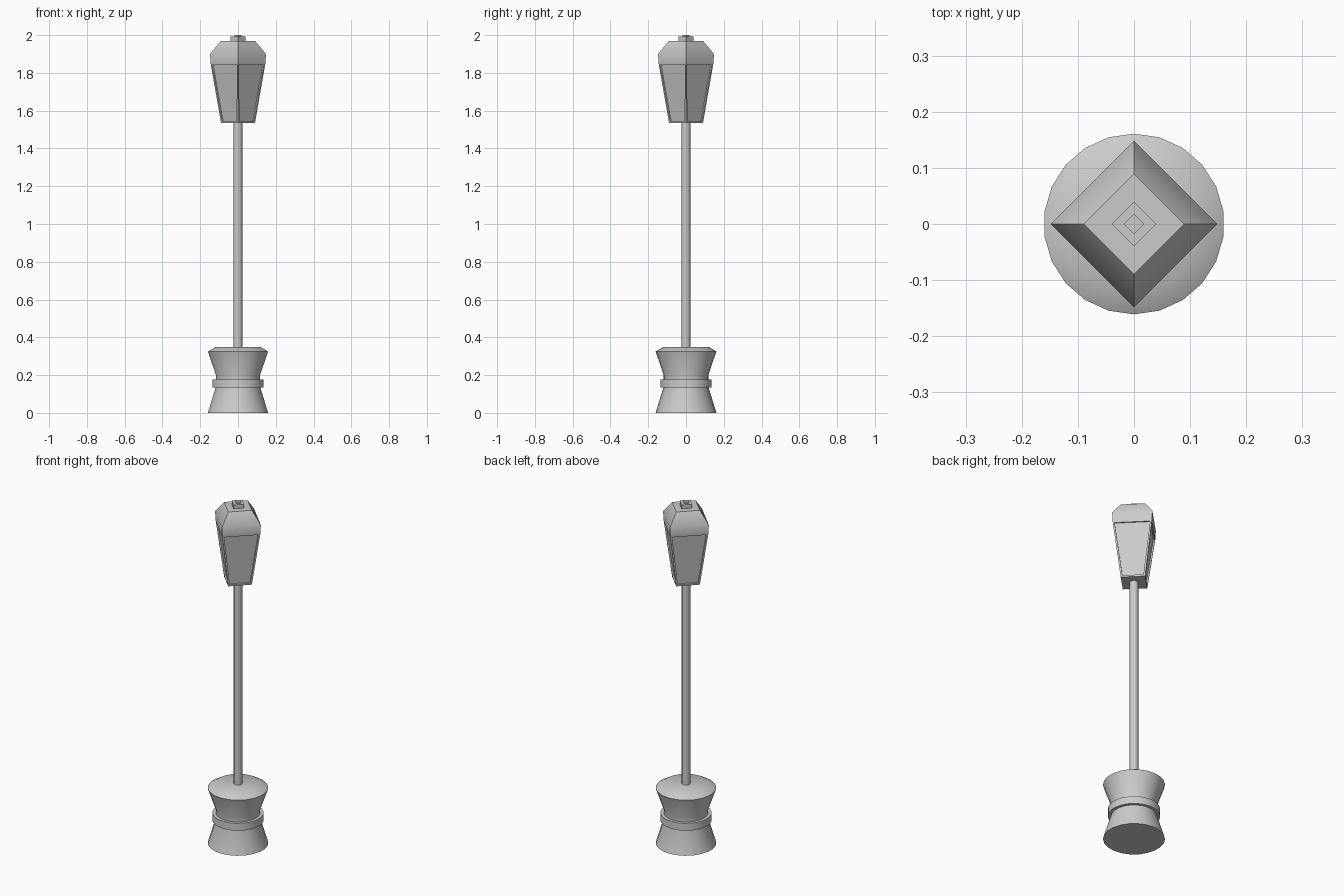
import bpy, bmesh
from math import cos, sin, pi, radians

if "Cube" in bpy.data.objects:
    bpy.data.objects.remove(bpy.data.objects["Cube"])


def lathe(name, profile, sides, panel_row=None):
    """Solid of revolution from (radius, z) points, first vertex on +y."""
    bm = bmesh.new()
    rings = []
    for r, z in profile:
        angles = [pi / 2 + 2 * pi * i / sides for i in range(sides)]
        rings.append([bm.verts.new((r * cos(a), r * sin(a), z)) for a in angles])
    panels = []
    for row, (lo, hi) in enumerate(zip(rings, rings[1:])):
        for i in range(sides):
            j = (i + 1) % sides
            face = bm.faces.new((lo[i], lo[j], hi[j], hi[i]))
            if row == panel_row:
                panels.append(face)
    bm.faces.new(rings[0][::-1])
    bm.faces.new(rings[-1])
    bm.normal_update()
    # Recessed panes
    if panels:
        bmesh.ops.inset_individual(bm, faces=panels, thickness=0.013)
        bmesh.ops.inset_individual(bm, faces=panels, thickness=0.0005, depth=-0.008)
    mesh = bpy.data.meshes.new(name)
    bm.to_mesh(mesh)
    bm.free()
    obj = bpy.data.objects.new(name, mesh)
    bpy.context.collection.objects.link(obj)
    bpy.ops.object.select_all(action='DESELECT')
    obj.select_set(True)
    bpy.context.view_layer.objects.active = obj
    bpy.ops.object.shade_smooth_by_angle(angle=radians(42))
    return obj


# Waisted base and its collar
lathe("base", [(0.161, 0), (0.118, 0.14), (0.118, 0.20),
               (0.161, 0.325), (0.12, 0.349)], 22)
lathe("base_collar", [(0.136, 0.135), (0.136, 0.178)], 22)

# Pole
lathe("pole", [(0.023, 0.34), (0.023, 1.54)], 12)

# Four-sided lantern with recessed panes and bevelled roof
lathe("lantern", [(0.09, 1.535), (0.145, 1.85), (0.148, 1.90), (0.09, 1.97)],
      4, panel_row=0)

# Finial on the roof
lathe("finial", [(0.04, 1.965), (0.04, 1.992)], 4)
lathe("finial_tip", [(0.018, 1.99), (0.018, 2.0)], 4)
